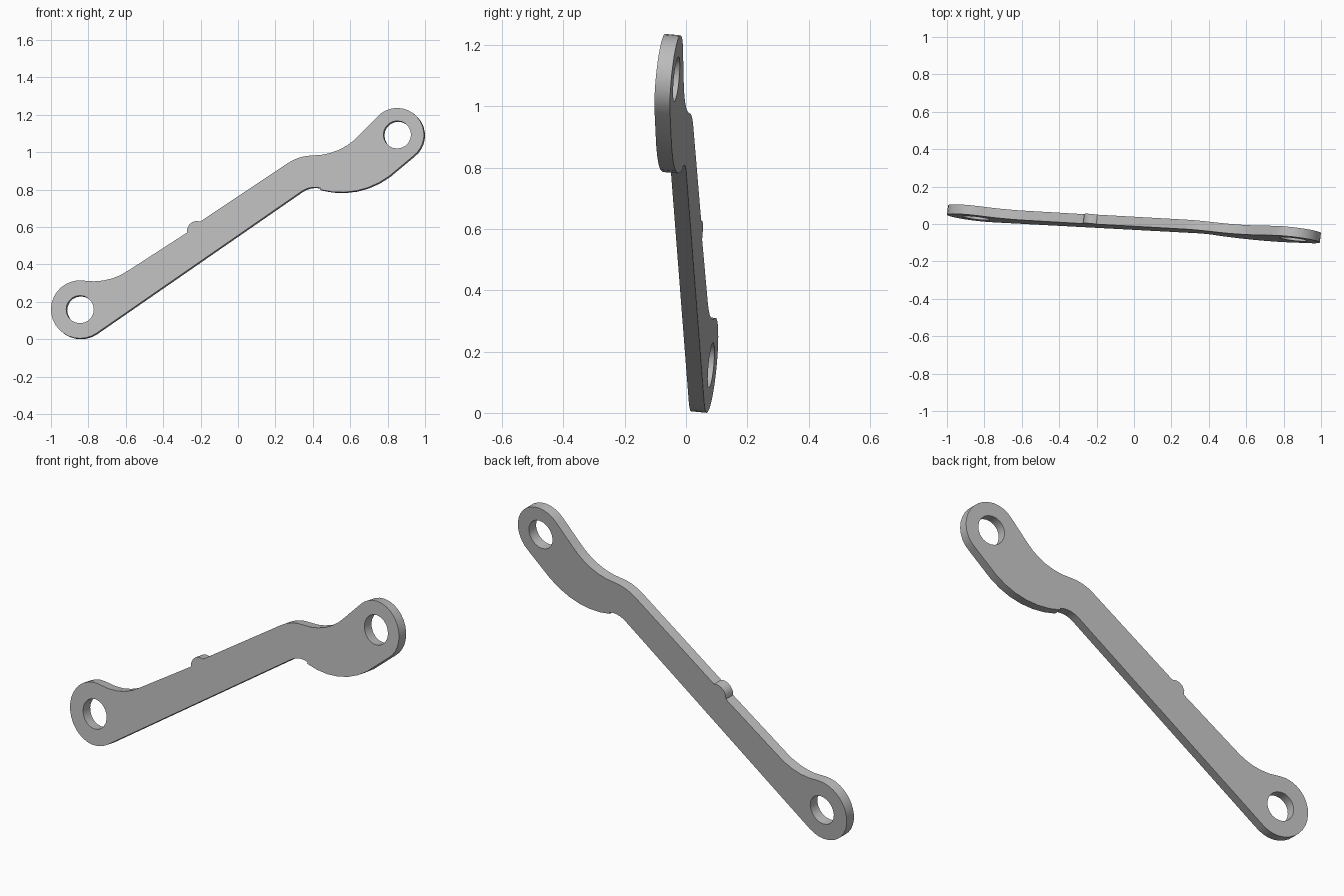
import bpy
from math import cos, sin, radians, ceil
from mathutils import Matrix, Vector

cube = bpy.data.objects.get("Cube")
if cube:
    bpy.data.objects.remove(cube, do_unlink=True)

THICKNESS = 0.051
SLOPE_X, SLOPE_Z, OFFSET_Y = -0.118, 0.093, -0.083   # plane of the front face
LOW_EYE, HIGH_EYE = (-0.845, 0.16), (0.851, 1.094)
HOLE_RADIUS = 0.074


def arc(centre, radius, start, end, step=12):
    """Points along a circular arc, angles in degrees."""
    count = max(2, ceil(abs(end - start) / step))
    angles = [radians(start + (end - start) * i / count) for i in range(count + 1)]
    return [(centre[0] + radius * cos(a), centre[1] + radius * sin(a)) for a in angles]


def add_loop(curve, points):
    spline = curve.splines.new('POLY')
    spline.points.add(len(points) - 1)
    for p, (x, z) in zip(spline.points, points):
        p.co = (x, z, 0, 1)
    spline.use_cyclic_u = True


# Outline, counterclockwise from the lower eye
outline = (
    arc(LOW_EYE, 0.155, 86, 304.5)                      # lower eye
    + arc((0.41, 0.69), 0.123, 124.5, 75)               # underside crest
    + arc((0.55, 1.216), 0.43, -105, -53, 9)            # underside belly
    + arc(HIGH_EYE, 0.143, -53, 138)                    # upper eye
    + arc((0.40, 1.323), 0.34, -42, -90, 9)             # upper hollow
    + arc((0.40, 0.745), 0.238, 90, 124.5, 9)[1:]       # upper shoulder
    + arc((-0.22, 0.58), 0.053, 70, 190, 24)            # small stop bump
    + arc((-0.773, 0.64), 0.33, -55.5, -98, 9)          # neck of lower eye
)

curve = bpy.data.curves.new("link_profile", 'CURVE')
curve.dimensions = '2D'
curve.fill_mode = 'BOTH'
curve.extrude = THICKNESS / 2
add_loop(curve, outline)
for eye in (LOW_EYE, HIGH_EYE):
    add_loop(curve, arc(eye, HOLE_RADIUS, 0, 360, 18)[:-1])

# Turn the profile into a solid plate lying in the tilted plane
profile = bpy.data.objects.new("link_profile", curve)
bpy.context.collection.objects.link(profile)
bpy.context.view_layer.update()
depsgraph = bpy.context.evaluated_depsgraph_get()
mesh = bpy.data.meshes.new_from_object(profile.evaluated_get(depsgraph))
bpy.data.objects.remove(profile, do_unlink=True)

along, up = Vector((1, SLOPE_X, 0)), Vector((0, SLOPE_Z, 1))
normal = along.cross(up).normalized()
origin = Vector((0, OFFSET_Y, 0)) - normal * THICKNESS / 2
mesh.transform(Matrix((along, up, normal)).transposed().to_4x4())
mesh.transform(Matrix.Translation(origin))

link = bpy.data.objects.new("link_arm", mesh)
bpy.context.collection.objects.link(link)

# Plain grey metal
grey = bpy.data.materials.new("grey_metal")
grey.use_nodes = True
colour = (0.5, 0.5, 0.5, 1)
grey.diffuse_color = colour
grey.node_tree.nodes["Principled BSDF"].inputs["Base Color"].default_value = colour
mesh.materials.clear()
mesh.materials.append(grey)

bpy.context.view_layer.objects.active = link
link.select_set(True)
bpy.ops.object.mode_set(mode='EDIT')
bpy.ops.mesh.select_all(action='SELECT')
bpy.ops.mesh.remove_doubles(threshold=0.0001)
bpy.ops.mesh.normals_make_consistent(inside=False)
bpy.ops.object.mode_set(mode='OBJECT')
bpy.ops.object.shade_smooth_by_angle(angle=radians(30))
